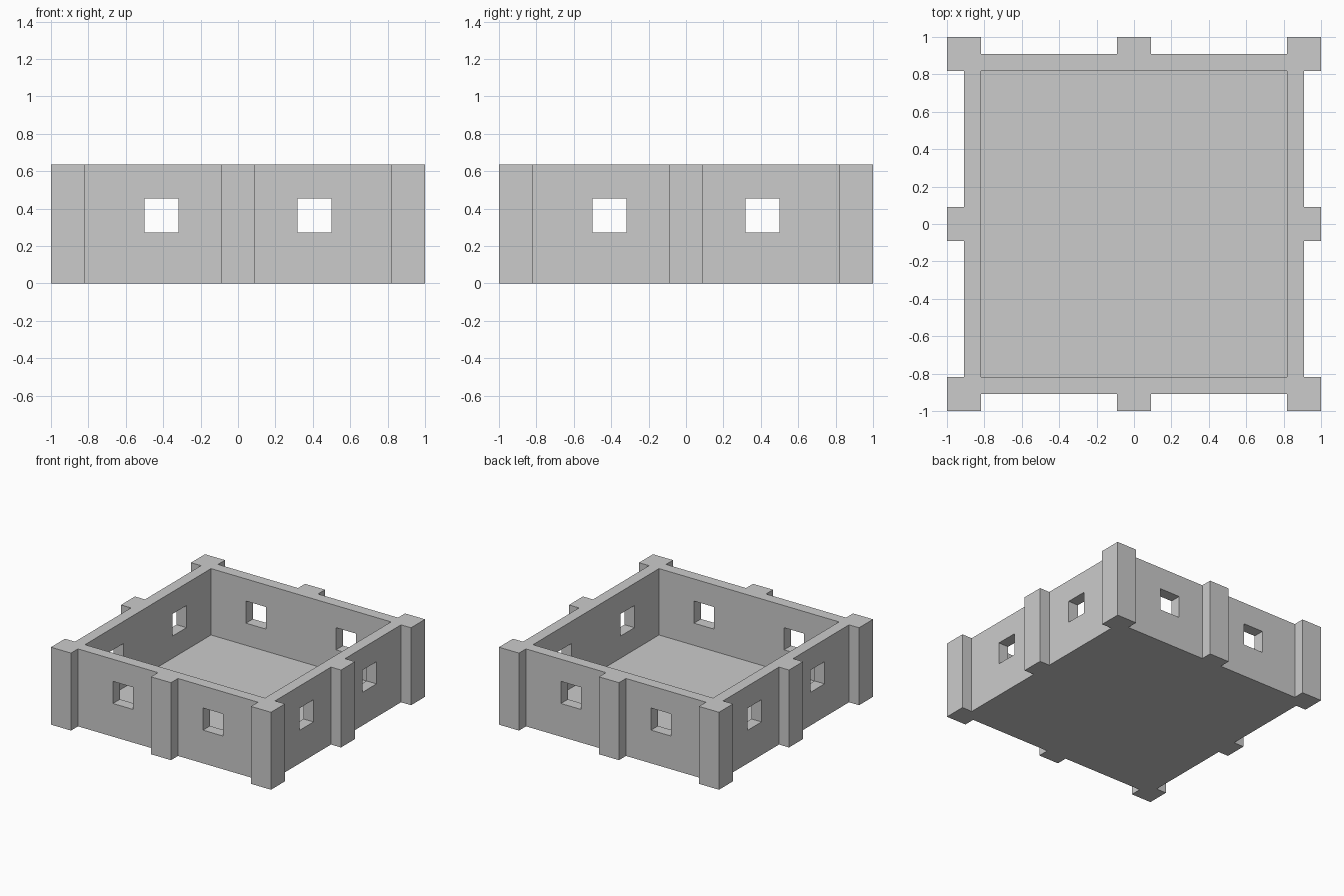
import bpy, bmesh
from mathutils import Matrix, Vector

if "Cube" in bpy.data.objects:
    bpy.data.objects.remove(bpy.data.objects["Cube"])

U = 1 / 11          # one grid module
HEIGHT = 7 * U


def box(name, lo, hi):
    """Axis-aligned box between two corners given in modules."""
    lo, hi = Vector(lo) * U, Vector(hi) * U
    bm = bmesh.new()
    bmesh.ops.create_cube(bm, size=1)
    bmesh.ops.scale(bm, vec=hi - lo, verts=bm.verts)
    bmesh.ops.translate(bm, vec=(lo + hi) / 2, verts=bm.verts)
    return finish(name, bm)


def finish(name, bm):
    bmesh.ops.recalc_face_normals(bm, faces=bm.faces)
    mesh = bpy.data.meshes.new(name)
    bm.to_mesh(mesh)
    bm.free()
    obj = bpy.data.objects.new(name, mesh)
    bpy.context.collection.objects.link(obj)
    return obj


# Footprint: one side with corner and middle pillars, turned four times
side = [(-11, -11), (-9, -11), (-9, -10), (-1, -10), (-1, -11),
        (1, -11), (1, -10), (9, -10), (9, -11)]
bm = bmesh.new()
outline = []
for turn in range(4):
    for x, y in side:
        outline.append(bm.verts.new((x * U, y * U, 0)))
    side = [(-y, x) for x, y in side]
base = bm.faces.new(outline)
solid = bmesh.ops.extrude_face_region(bm, geom=[base], use_keep_orig=True)
top = [v for v in solid["geom"] if isinstance(v, bmesh.types.BMVert)]
bmesh.ops.translate(bm, vec=(0, 0, HEIGHT), verts=top)
walls = finish("walled_building", bm)

# Room interior, leaving a floor one module thick
cutters = [box("room_cutter", (-9, -9, 1), (9, 9, 8))]

# Window bars passing through opposite walls
for s in (-4.5, 4.5):
    cutters.append(box("window_cutter_y", (s - 1, -12, 3), (s + 1, 12, 5)))
    cutters.append(box("window_cutter_x", (-12, s - 1, 3), (12, s + 1, 5)))

for cutter in cutters:
    mod = walls.modifiers.new(cutter.name, "BOOLEAN")
    mod.operation = "DIFFERENCE"
    mod.solver = "EXACT"
    mod.object = cutter

# Bake the cuts and remove the cutters
bpy.context.view_layer.objects.active = walls
walls.select_set(True)
for mod in list(walls.modifiers):
    bpy.ops.object.modifier_apply(modifier=mod.name)
for cutter in cutters:
    bpy.data.objects.remove(cutter)
